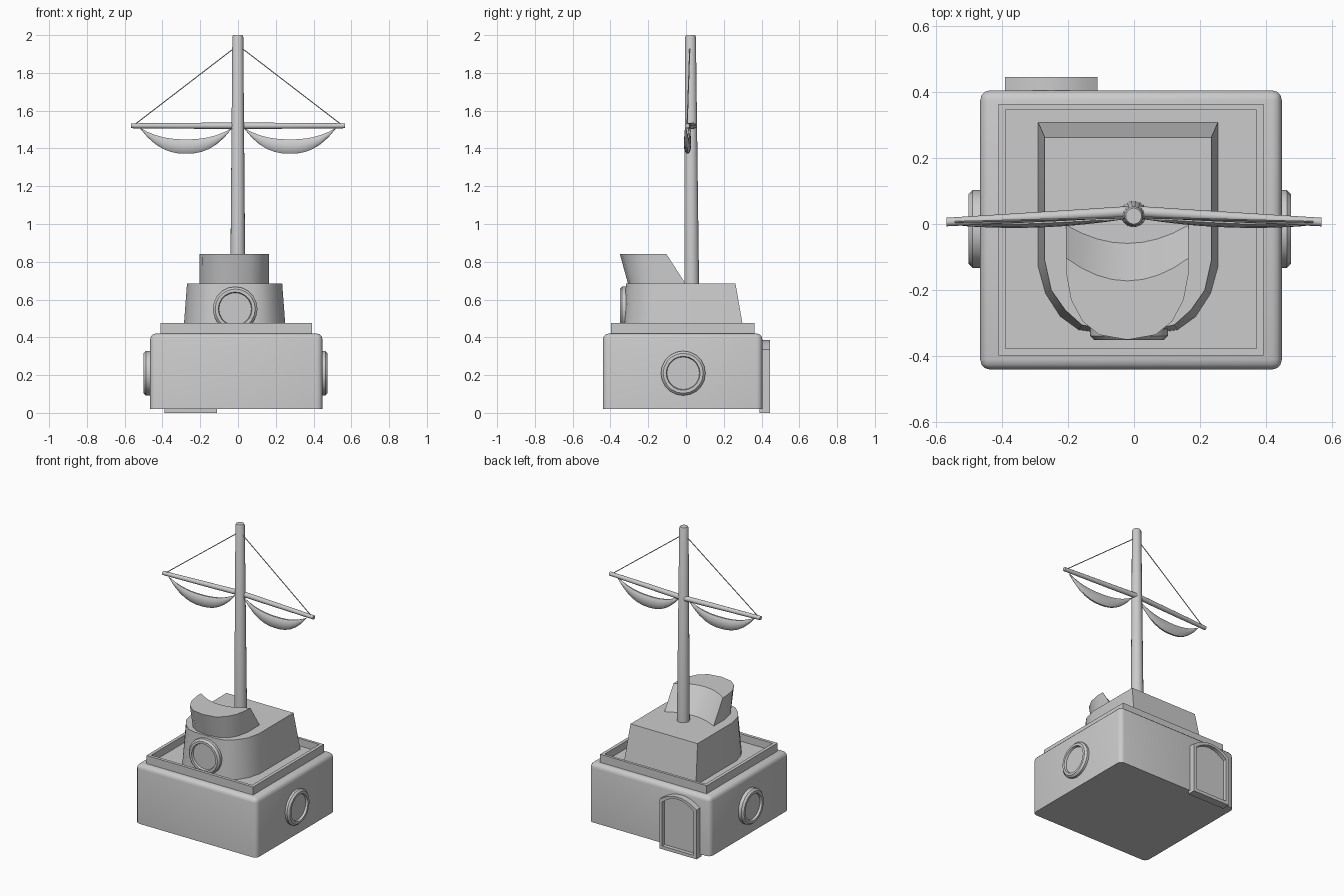
import bpy, bmesh, math
from mathutils import Vector, Matrix

if "Cube" in bpy.data.objects:
    bpy.data.objects.remove(bpy.data.objects["Cube"])


def finish(name, bm, angle=35):
    bmesh.ops.recalc_face_normals(bm, faces=bm.faces)
    me = bpy.data.meshes.new(name)
    bm.to_mesh(me)
    bm.free()
    ob = bpy.data.objects.new(name, me)
    bpy.context.collection.objects.link(ob)
    bpy.ops.object.select_all(action='DESELECT')
    ob.select_set(True)
    bpy.context.view_layer.objects.active = ob
    bpy.ops.object.shade_smooth_by_angle(angle=math.radians(angle))
    return ob


def loft(name, rings, angle=35):
    """Skin a stack of equal-length rings and cap both ends."""
    bm = bmesh.new()
    rows = [[bm.verts.new(p) for p in r] for r in rings]
    n = len(rows[0])
    for a, b in zip(rows, rows[1:]):
        for i in range(n):
            j = (i + 1) % n
            bm.faces.new((a[i], a[j], b[j], b[i]))
    bm.faces.new(rows[0])
    bm.faces.new(rows[-1])
    return finish(name, bm, angle)


def circle(c, axis, r, n):
    q = Vector(axis).to_track_quat('Z', 'Y')
    return [Vector(c) + q @ Vector((r * math.cos(2 * math.pi * i / n),
            r * math.sin(2 * math.pi * i / n), 0)) for i in range(n)]


def tube(name, pts, radii, n, axis=None):
    axis = axis or Vector(pts[-1]) - Vector(pts[0])
    return loft(name, [circle(p, axis, r, n) for p, r in zip(pts, radii)])


def mirrored(half, cx):
    """Close a half outline (x >= 0, listed back to front) across x = cx."""
    return [(cx + x, y) for x, y in half] + \
           [(cx - x, y) for x, y in reversed(half) if x > 1e-6]


def rect(x0, x1, y0, y1, z):
    return [(x0, y0, z), (x1, y0, z), (x1, y1, z), (x0, y1, z)]


# Base block, rounded everywhere but the underside
bm = bmesh.new()
bmesh.ops.create_cube(bm, size=1, matrix=Matrix.Translation((-.009, -.018, .22))
                      @ Matrix.Diagonal((.912, .844, .40, 1)))
edges = [e for e in bm.edges if max(v.co.z for v in e.verts) > .3]
bmesh.ops.bevel(bm, geom=edges, offset=.03, segments=3, profile=.5, affect='EDGES')
finish("base_block", bm)

# Shallow deck tray with a thin raised rim
loft("deck_tray", [rect(-.41, .392, -.398, .363, .41), rect(-.41, .392, -.398, .363, .475),
                   rect(-.388, .37, -.377, .345, .475), rect(-.388, .37, -.377, .345, .425)])

# Tapered cabin with rounded front
low = [(.272, .308), (.272, -.13), (.25, -.21), (.205, -.28), (.15, -.32), (.08, -.33)]
top = [(.252, .262), (.252, -.11), (.232, -.20), (.19, -.26), (.14, -.305), (.08, -.318)]
loft("cabin", [[(x, y, z) for x, y in mirrored(o, -.018)]
               for o, z in ((low, .42), (top, .685))])

# Raised prow shield: bowed front, scooped sloping back
rings = []
W = .185
for z, back, dip, front in (
        (.68, 0, .055, [(W, -.13), (.168, -.21), (.133, -.265), (.085, -.295), (0, -.306)]),
        (.84, -.103, .069, [(W, -.15), (.17, -.23), (.135, -.295), (.085, -.335), (0, -.35)])):
    arc = [(W * t, back - dip * (1 - t * t)) for t in (0, .25, .5, .75, 1)]
    rings.append([(x, y, z) for x, y in
                  [(-.02 + x, y) for x, y in arc + front] +
                  [(-.02 - x, y) for x, y in reversed((arc + front)[1:-1])]])
loft("prow_shield", rings)

# Round portholes: ring with a recessed pane
for name, c, d, h in (("front_porthole", (-.015, -.305, .55), (0, -1, 0), .045),
                      ("right_porthole", (.43, -.015, .21), (1, 0, 0), .044),
                      ("left_porthole", (-.45, -.015, .21), (-1, 0, 0), .05)):
    prof = [(.118, 0), (.118, h - .012), (.106, h), (.09, h), (.086, h - .014)]
    loft(name, [circle(Vector(c) + Vector(d) * t, d, r, 20) for r, t in prof])


# Back door: arched frame around a recessed panel
def door_ring(inset, y):
    w, spring, rise = .14 - inset, .335 - inset * .7, .05
    pts = [(-w, inset), (w, inset)]
    for i in range(9):
        t = 1 - i / 4
        pts.append((w * t, spring + rise * (1 - t * t)))
    return [(-.25 + x, y, z) for x, z in pts]


loft("back_door", [door_ring(0, .39), door_ring(0, .444),
                   door_ring(.022, .444), door_ring(.022, .418)])

# Mast with softened tip
tube("mast", [(-.001, .03, .66), (-.001, .024, 1.99), (-.001, .024, 2.0)],
     [.04, .029, .024], 18, (0, 0, 1))

# Yard, slightly swept
tube("yard", [(-.567, .006, 1.52), (-.2, .026, 1.52), (0, .038, 1.52),
              (.2, .026, 1.52), (.567, .006, 1.52)],
     [.013, .016, .017, .016, .013], 12, (1, 0, 0))

# Furled sails and stays, one per side
for side, s in (("left", -1), ("right", 1)):
    rings = []
    for i in range(13):
        u = -1 + i / 6
        x = .275 + .243 * u
        zb = 1.37 + .135 * abs(u) ** 2.4          # lower edge
        zt = 1.45 + .058 * abs(u) ** 2.4          # upper edge
        y = .018 - .01 * (u + 1)
        hy = .004 + .014 * (1 - u * u)
        rings.append([(s * x, y + hy * math.cos(a), (zb + zt) / 2 + (zt - zb) / 2 * math.sin(a))
                      for a in (k * math.pi / 5 for k in range(10))])
    loft(side + "_furled_sail", rings, 50)
    tube(side + "_stay", [(s * .015, .02, 1.935), (s * .545, .006, 1.528)], [.003, .003], 6)
